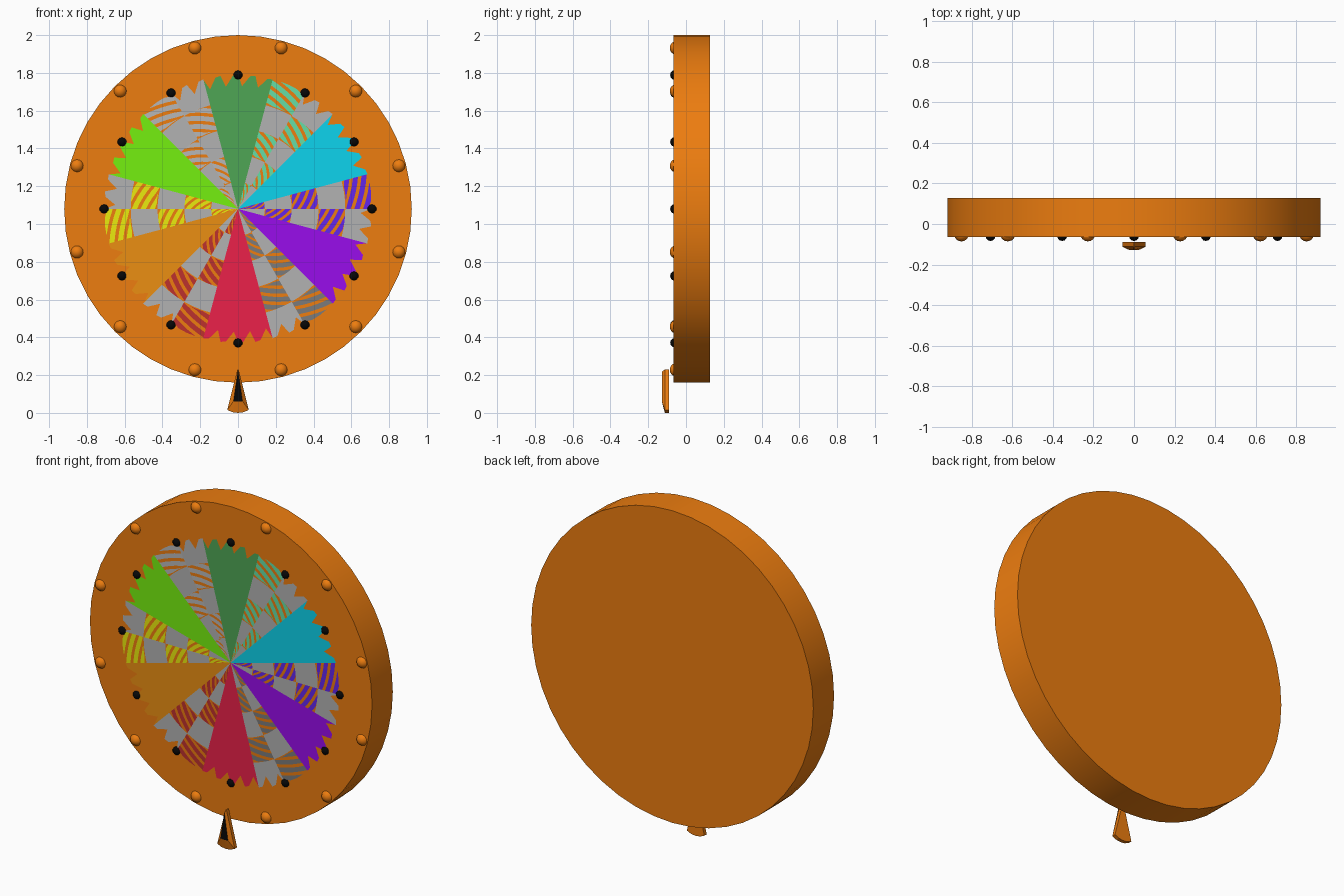
import bpy, bmesh, math
from mathutils import Matrix

if "Cube" in bpy.data.objects:
    bpy.data.objects.remove(bpy.data.objects["Cube"])

CZ, FRONT, R = 1.08, -0.065, 0.92
FACE_R = 0.71


def material(name, rgb):
    # display colours converted to linear
    m = bpy.data.materials.new(name)
    lin = [c / 12.92 if c <= 0.04045 else ((c + 0.055) / 1.055) ** 2.4 for c in rgb]
    m.diffuse_color = (*lin, 1)
    m.use_nodes = True
    m.node_tree.nodes["Principled BSDF"].inputs["Base Color"].default_value = m.diffuse_color
    return m


def finish(name, bm, mats=(), smooth=False):
    me = bpy.data.meshes.new(name)
    bm.to_mesh(me)
    bm.free()
    for m in mats:
        me.materials.append(m)
    ob = bpy.data.objects.new(name, me)
    bpy.context.collection.objects.link(ob)
    if smooth:
        bpy.ops.object.select_all(action='DESELECT')
        ob.select_set(True)
        bpy.context.view_layer.objects.active = ob
        bpy.ops.object.shade_smooth_by_angle(angle=math.radians(40))
    return ob


def polar(r, deg):
    a = math.radians(deg)
    return (r * math.cos(a), CZ + r * math.sin(a))


def sheet(name, polys, mat, y=FRONT - 0.003):
    # flat painted shapes facing the front
    bm = bmesh.new()
    for p in polys:
        f = bm.faces.new([bm.verts.new((x, y, z)) for x, z in p])
        f.normal_update()
        if f.normal.y > 0:
            f.normal_flip()
    return finish(name, bm, [mat])


def studs(name, radius, y, ring, start, mat, u, v):
    bm = bmesh.new()
    for k in range(12):
        x, z = polar(ring, start + 30 * k)
        bmesh.ops.create_uvsphere(bm, u_segments=u, v_segments=v, radius=radius,
                                  matrix=Matrix.Translation((x, y, z)) @ Matrix.Rotation(math.pi / 2, 4, 'X'))
    return finish(name, bm, [mat], True)


def saw_edge(a0, a1, teeth):
    # slanted teeth along the painted outer edge
    pts = []
    step = (a1 - a0) / teeth
    for i in range(teeth):
        a = a0 + i * step
        pts += [polar(0.71, a), polar(0.705, a + step * 0.3), polar(0.65, a + step * 0.75)]
    return pts + [polar(0.705, a1)]


orange = material("orange", (0.93, 0.49, 0.06))
black = material("black", (0.03, 0.03, 0.03))
grey = material("light_grey", (0.7, 0.7, 0.7))

# thick wheel disc
bm = bmesh.new()
bmesh.ops.create_cone(bm, cap_ends=True, segments=48, radius1=R, radius2=R, depth=0.193,
                      matrix=Matrix.Translation((0, FRONT + 0.0965, CZ)) @ Matrix.Rotation(math.pi / 2, 4, 'X'))
finish("wheel_disc", bm, [orange], True)

# plain coloured wedges
plain = {90: ("green", (0.31, 0.65, 0.33)), 30: ("cyan", (0.05, 0.83, 0.93)),
         330: ("purple", (0.6, 0.05, 0.92)), 270: ("red", (0.92, 0.13, 0.29)),
         210: ("amber", (0.92, 0.56, 0.07)), 150: ("lime", (0.46, 0.94, 0.06))}
for a, (n, c) in plain.items():
    sheet("wedge_" + n, [[polar(0, 0)] + saw_edge(a - 15, a + 15, 4)], material(n, c))

# chequered wedges: grey cells alternating with slanted coloured stripes
mixed = {60: ("mint", (0.4, 0.87, 0.65)), 0: ("violet", (0.39, 0.15, 0.92)),
         300: ("slate", (0.48, 0.48, 0.48)), 240: ("maroon", (0.74, 0.19, 0.18)),
         180: ("yellow", (0.92, 0.92, 0.05)), 120: ("pale", (0.72, 0.72, 0.72))}
for a, (n, c) in mixed.items():
    cells, stripes = [], []
    for half in range(2):
        a0 = a - 15 + 15 * half
        for k in range(5):
            r0, r1 = FACE_R * k / 5, FACE_R * (k + 1) / 5
            if (k + half) % 2 == 0:
                arc = saw_edge(a0, a0 + 15, 2) if k == 4 else \
                    [polar(r1, a0 + 5 * i) for i in range(4)]
                inner = [polar(r0, a0 + 15 - 5 * i) for i in range(4)] if k else [polar(0, 0)]
                cells.append(inner + arc)
            else:
                d = (r1 - r0) / 3
                for s in (-1, 0, 1, 2):
                    # each stripe climbs outward across the cell and is clipped to its band
                    lo = max(r0, 0.01) + s * d
                    low = [(min(max(lo + d * t * 1.3, r0 + 0.005), r1), a0 + 15 * t) for t in (0, 0.25, 0.5, 0.75, 1)]
                    high = [(min(max(lo + d * (0.6 + t * 1.3), r0 + 0.005), r1), a0 + 15 * t) for t in (0, 0.25, 0.5, 0.75, 1)]
                    for i in range(4):
                        quad = [low[i], low[i + 1], high[i + 1], high[i]]
                        if high[i][0] - low[i][0] > 0.002 or high[i + 1][0] - low[i + 1][0] > 0.002:
                            stripes.append([polar(*q) for q in quad])
    sheet("checks_" + n, cells, grey)
    sheet("stripes_" + n, stripes, material(n, c))

# rim rivets and black pegs
studs("rim_rivets", 0.037, FRONT + 0.016, 0.882, 15, orange, 16, 8)
studs("black_pegs", 0.026, FRONT + 0.007, 0.709, 0, black, 10, 6)

# pointer: curved-base triangle with a raised black inset
base = [(-0.057, 0.016), (-0.03, 0.004), (0, 0), (0.03, 0.004), (0.057, 0.016), (0.003, 0.23), (-0.003, 0.23)]
inset = [(-0.024, 0.062), (-0.012, 0.06), (0, 0.06), (0.012, 0.06), (0.024, 0.062), (0.001, 0.218), (-0.001, 0.218)]
bm = bmesh.new()
rings = [[bm.verts.new((x, y, z)) for x, z in pts]
         for pts, y in ((base, -0.09), (base, -0.112), (inset, -0.128))]
bm.faces.new(rings[0][::-1])
bm.faces.new(rings[2]).material_index = 1
for lo, hi in zip(rings, rings[1:]):
    for i in range(len(lo)):
        j = (i + 1) % len(lo)
        bm.faces.new((lo[i], lo[j], hi[j], hi[i]))
bmesh.ops.recalc_face_normals(bm, faces=bm.faces)
finish("pointer", bm, [orange, black])
